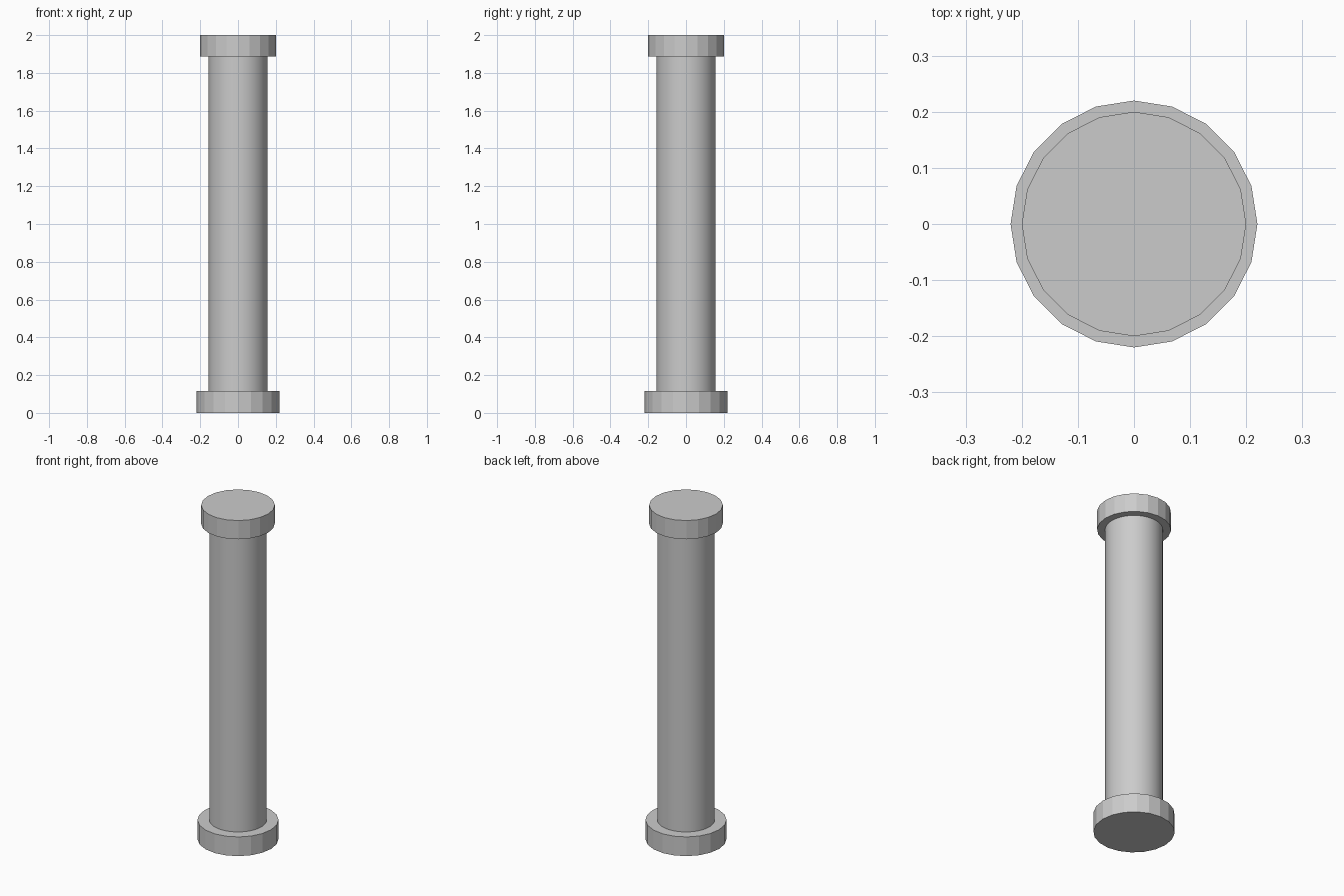
import bpy
import math

if "Cube" in bpy.data.objects:
    bpy.data.objects.remove(bpy.data.objects["Cube"])


def cylinder(name, radius, z0, z1, sides, smooth=False):
    bpy.ops.mesh.primitive_cylinder_add(
        vertices=sides, radius=radius, depth=z1 - z0,
        location=(0, 0, (z0 + z1) / 2))
    obj = bpy.context.object
    obj.name = name
    if smooth:
        bpy.ops.object.shade_smooth_by_angle(angle=math.radians(30))
    return obj


# Faceted 20-sided base and capital
cylinder("column_base", 0.22, 0.0, 0.115, 20)
cylinder("column_capital", 0.20, 1.888, 2.0, 20)

# Smooth round shaft between them
cylinder("column_shaft", 0.156, 0.115, 1.888, 40, smooth=True)
